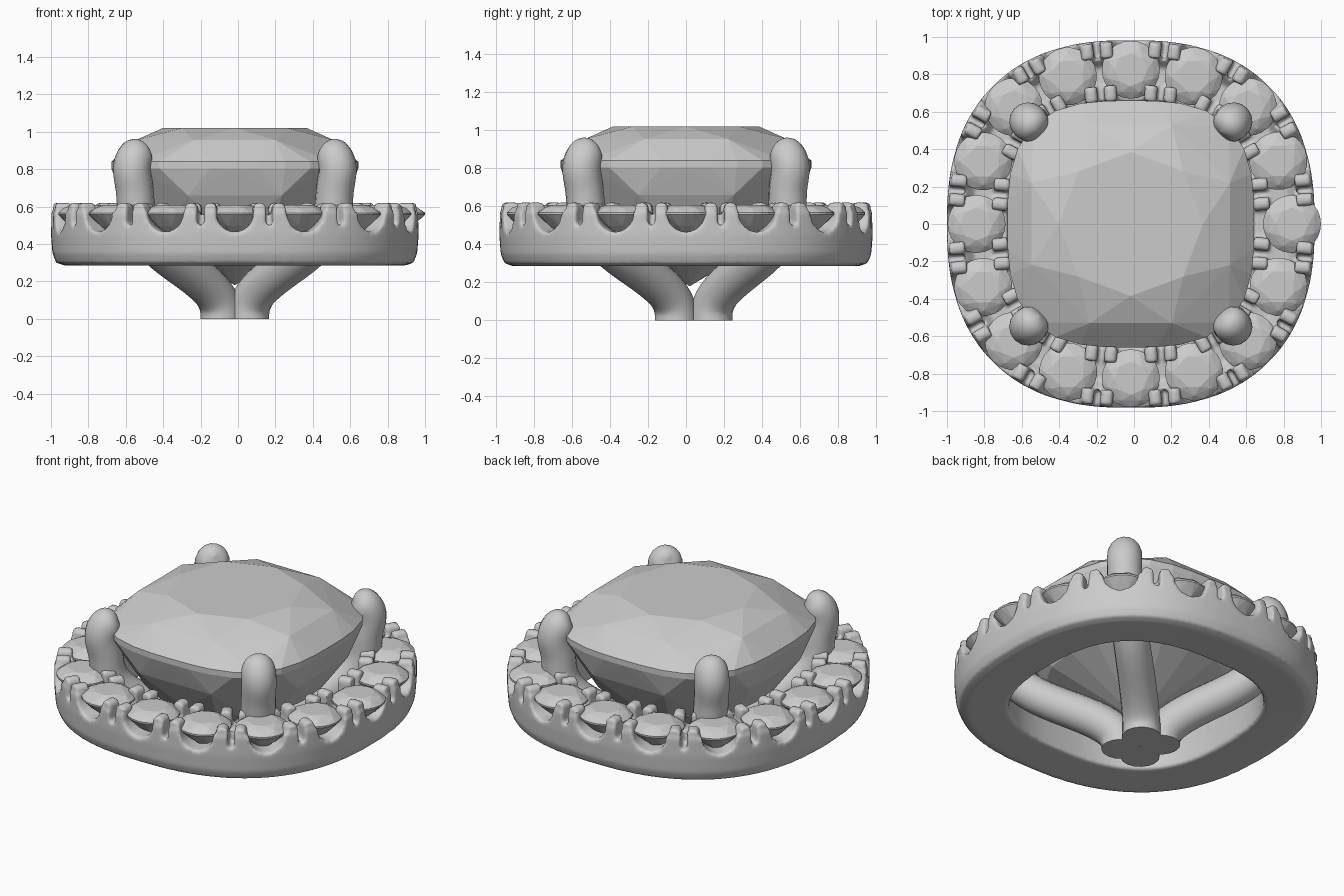
import bpy, bmesh, math
from mathutils import Vector

if "Cube" in bpy.data.objects:
    bpy.data.objects.remove(bpy.data.objects["Cube"])

CX = -0.017           # the setting sits slightly left of the bounding box centre
UP = Vector((0, 0, 1))


def cushion(angle, a, n):
    """Point on a cushion-shaped outline."""
    c, s = math.cos(angle), math.sin(angle)
    r = a / (abs(c) ** n + abs(s) ** n) ** (1 / n)
    return Vector((r * c, r * s, 0))


def frame(p, n):
    """Outward normal and tangent of the outline at p."""
    nor = Vector((math.copysign(abs(p.x) ** (n - 1), p.x),
                  math.copysign(abs(p.y) ** (n - 1), p.y), 0)).normalized()
    return nor, Vector((-nor.y, nor.x, 0))


def add_object(name, bm, smooth=False):
    bmesh.ops.recalc_face_normals(bm, faces=bm.faces)
    me = bpy.data.meshes.new(name)
    bm.to_mesh(me)
    bm.free()
    for f in me.polygons:
        f.use_smooth = smooth
    ob = bpy.data.objects.new(name, me)
    bpy.context.collection.objects.link(ob)
    return ob


def gem(name, points):
    """Faceted stone as the convex hull of its facet corners."""
    bm = bmesh.new()
    for p in points:
        bm.verts.new(p)
    res = bmesh.ops.convex_hull(bm, input=bm.verts)
    junk = {g for g in res["geom_interior"] + res["geom_unused"] if isinstance(g, bmesh.types.BMVert)}
    bmesh.ops.delete(bm, geom=list(junk), context='VERTS')
    bmesh.ops.dissolve_limit(bm, angle_limit=0.01, verts=bm.verts, edges=bm.edges)
    return add_object(name, bm)


def prism(bm, p, nor, tan, outline, d0, d1):
    """Extrude a (tangent, z) outline along the normal from d0 to d1."""
    ends = [[bm.verts.new(p + tan * u + nor * d + UP * z) for u, z in outline] for d in (d0, d1)]
    k = len(outline)
    for e in ends:
        bm.faces.new(e)
    for i in range(k):
        j = (i + 1) % k
        bm.faces.new((ends[0][i], ends[0][j], ends[1][j], ends[1][i]))


# Evenly spaced places along the halo: even = stones, odd = gaps
A, N = 0.84, 2.5
dense = [cushion(2 * math.pi * i / 2880, A, N) for i in range(2881)]
run = [0]
for p, q in zip(dense, dense[1:]):
    run.append(run[-1] + (q - p).length)


def at(t):
    return next(p for p, s in zip(dense, run) if s >= t * run[-1] - 1e-6)


places = [at(i / 32) for i in range(32)]

# Halo body: section swept round the outline
section = [(-0.17, 0.29), (0.07, 0.285), (0.115, 0.30), (0.135, 0.35), (0.143, 0.45),
           (0.143, 0.57), (0.05, 0.57), (0.0, 0.51), (-0.182, 0.52)]
bm = bmesh.new()
rings = []
for i in range(192):
    p = at(i / 192)
    nor, tan = frame(p, N)
    rings.append([bm.verts.new(p + nor * d + UP * z + Vector((CX, 0, 0))) for d, z in section])
for i in range(192):
    a, b = rings[i], rings[(i + 1) % 192]
    for j in range(len(section)):
        k = (j + 1) % len(section)
        bm.faces.new((a[j], a[k], b[k], b[j]))
body = add_object("halo_body", bm)

# Scalloped notches under the stones and slots between the prong pairs
bm = bmesh.new()
scallop = [(0.1 * math.cos(t), 0.565 + 0.1 * math.sin(t))
           for t in [math.pi + math.pi * i / 12 for i in range(13)]] + [(0.1, 0.8), (-0.1, 0.8)]
slot = [(-0.02, 0.51), (0, 0.495), (0.02, 0.51), (0.02, 0.8), (-0.02, 0.8)]
for i, p in enumerate(places):
    nor, tan = frame(p, N)
    prism(bm, p + Vector((CX, 0, 0)), nor, tan, slot if i % 2 else scallop, 0.05 if i % 2 else 0.01, 0.3)
cutter = add_object("notch_cutter", bm)
cutter.hide_render = True
mod = body.modifiers.new("notches", 'BOOLEAN')
mod.operation = 'DIFFERENCE'
mod.object = cutter
mod.solver = 'EXACT'
dg = bpy.context.evaluated_depsgraph_get()
bm = bmesh.new()
bm.from_mesh(body.evaluated_get(dg).to_mesh())
bpy.data.objects.remove(body)
bpy.data.objects.remove(cutter)

# Small bead prongs, in pairs on the outer and inner edge of each gap
for p in places[1::2]:
    nor, tan = frame(p, N)
    for d in (0.09, -0.14):
        for u in (-0.052, 0.052):
            sq = [(u - 0.034, 0.44), (u + 0.034, 0.44), (u + 0.034, 0.60),
                  (u + 0.018, 0.62), (u - 0.018, 0.62), (u - 0.034, 0.60)]
            prism(bm, p + Vector((CX, 0, 0)), nor, tan, sq, d - 0.042, d + 0.042)
halo = add_object("halo_setting", bm, True)
mod = halo.modifiers.new("fuse", 'REMESH')
mod.mode = 'VOXEL'
mod.voxel_size = 0.012
mod.use_smooth_shade = True
mod = halo.modifiers.new("soften", 'SMOOTH')
mod.factor = 0.5
mod.iterations = 4

# Halo stones, the one on the right sitting slightly proud
for i, p in enumerate(places[::2]):
    nor, tan = frame(p, N)
    c = p - nor * 0.015 + Vector((CX + (0.037 if i == 0 else 0), 0, 0))
    turn = math.atan2(p.y, p.x)
    pts = [c + UP * 0.42]
    for k, r, z, off in ((8, 0.088, 0.608, 0), (8, 0.128, 0.592, 0.5),
                         (24, 0.155, 0.567, 0), (24, 0.155, 0.557, 0), (8, 0.10, 0.497, 0.5)):
        for j in range(k):
            t = turn + 2 * math.pi * (j + off) / k
            pts.append(c + Vector((r * math.cos(t), r * math.sin(t), z)))
    gem("halo_stone_%02d" % (i + 1), pts)

# Large cushion-cut centre stone with a full, bulging pavilion
pts = [Vector((CX, 0.02, 0.18))]
for k, a, n, z, off in ((8, 0.385, 2.2, 1.02, 0), (8, 0.55, 2.6, 0.955, 0.5),
                        (32, 0.66, 3, 0.84, 0), (32, 0.66, 3, 0.805, 0),
                        (8, 0.625, 2.8, 0.66, 0.5), (16, 0.49, 2.5, 0.46, 0)):
    for j in range(k):
        pts.append(cushion(2 * math.pi * (j + off) / k, a, n) + Vector((CX, 0, z)))
gem("centre_stone", pts)

# Four claws sweeping from the base up to the centre stone: (distance, z, radius)
path = [(0.072, 0, 0.112), (0.072, 0.05, 0.11), (0.09, 0.13, 0.108), (0.23, 0.25, 0.108),
        (0.42, 0.37, 0.105), (0.53, 0.53, 0.102), (0.53, 0.68, 0.10), (0.555, 0.79, 0.102),
        (0.54, 0.855, 0.102), (0.515, 0.895, 0.092), (0.495, 0.915, 0.06), (0.488, 0.918, 0.005)]
for name, sx, sy in (("front_left", -1, -1), ("front_right", 1, -1),
                     ("back_left", -1, 1), ("back_right", 1, 1)):
    cu = bpy.data.curves.new("claw_path", 'CURVE')
    cu.dimensions = '3D'
    cu.bevel_depth = 1.0
    cu.bevel_resolution = 6
    cu.use_fill_caps = True
    sp = cu.splines.new('NURBS')
    sp.points.add(len(path) - 1)
    for pt, (c, z, r) in zip(sp.points, path):
        low = min(1, max(0, (0.6 - z) / 0.4))
        pt.co = (CX + sx * c, sy * (c + 0.02 * low) + 0.04 * low, z, 1)
        pt.radius = r
    sp.order_u = 4
    sp.use_endpoint_u = True
    sp.resolution_u = 6
    tmp = bpy.data.objects.new("claw_path", cu)
    bpy.context.collection.objects.link(tmp)
    dg = bpy.context.evaluated_depsgraph_get()
    me = bpy.data.meshes.new_from_object(tmp.evaluated_get(dg))
    bpy.data.objects.remove(tmp)
    claw = bpy.data.objects.new(name + "_claw", me)
    bpy.context.collection.objects.link(claw)
    bpy.ops.object.select_all(action='DESELECT')
    claw.select_set(True)
    bpy.context.view_layer.objects.active = claw
    bpy.ops.object.shade_smooth_by_angle(angle=math.radians(50))
